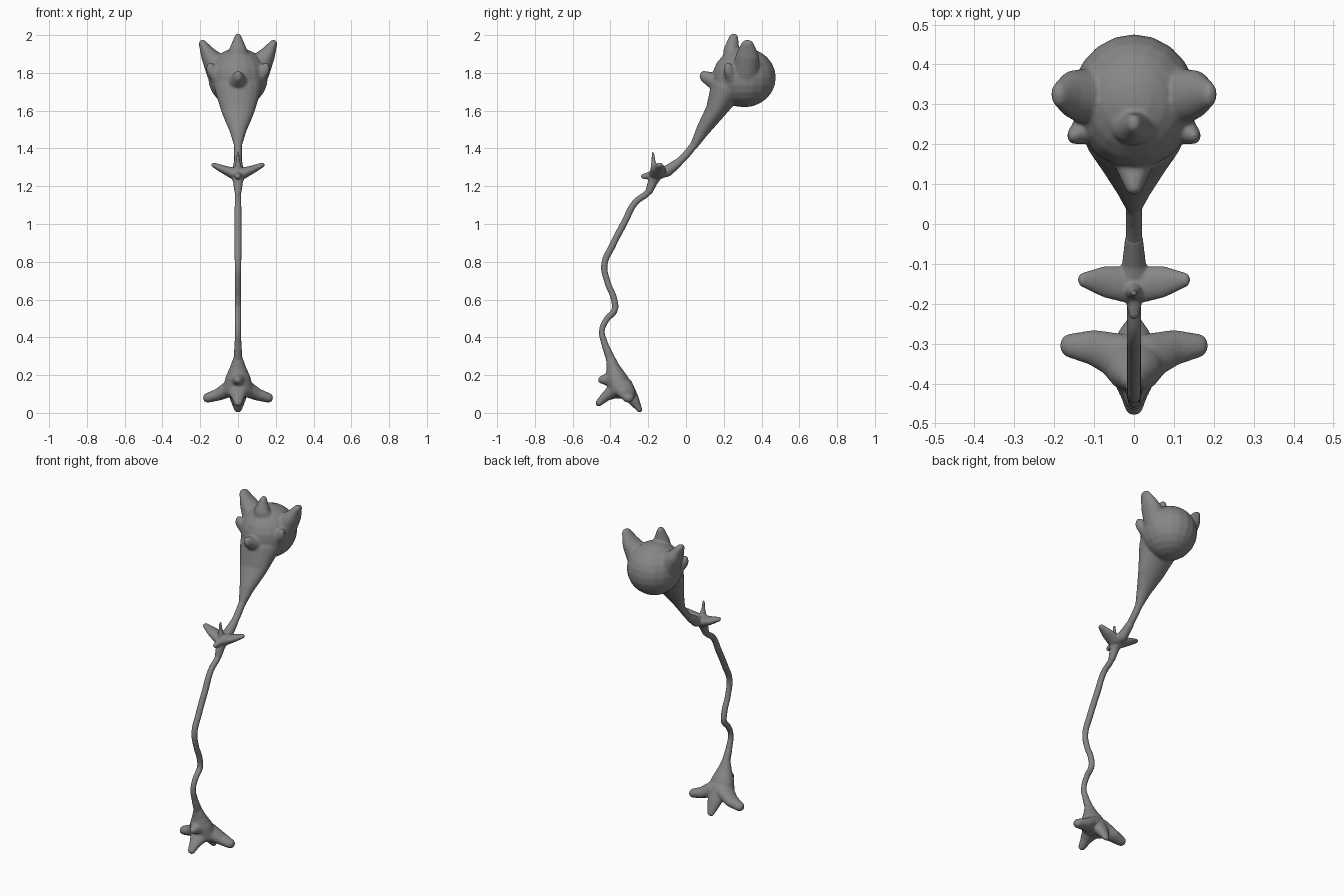
import bpy, bmesh, math
from mathutils import Vector

grey = bpy.data.materials.new("mid_grey")
grey.diffuse_color = (0.24, 0.24, 0.24, 1)


def hull(bm, *balls):
    """Convex skin stretched round ellipsoids given as (x, y, z, rx, ry, rz) or (x, y, z, r)."""
    tmp = bmesh.new()
    for b in balls:
        r = b[3:] if len(b) == 6 else (b[3],) * 3
        for i in range(13):
            t = math.pi * i / 12
            for j in range(1 if i in (0, 12) else 20):
                p = 2 * math.pi * j / 20
                tmp.verts.new((b[0] + r[0] * math.sin(t) * math.cos(p),
                               b[1] + r[1] * math.sin(t) * math.sin(p),
                               b[2] + r[2] * math.cos(t)))
    res = bmesh.ops.convex_hull(tmp, input=tmp.verts[:])
    bmesh.ops.delete(tmp, geom=[v for v in tmp.verts if not v.link_faces], context='VERTS')
    bmesh.ops.recalc_face_normals(tmp, faces=tmp.faces[:])
    me = bpy.data.meshes.new("tmp")
    tmp.to_mesh(me)
    tmp.free()
    bm.from_mesh(me)
    bpy.data.meshes.remove(me)


def chain(bm, *balls):
    for a, b in zip(balls, balls[1:]):
        hull(bm, a, b)


def pair(bm, *balls):
    """A chain on the right and its mirror image on the left."""
    for s in (1, -1):
        chain(bm, *[(s * b[0],) + tuple(b[1:]) for b in balls])


def blend(name, bm, voxel, smooth):
    """Fuse the overlapping lumps into one soft skin."""
    me = bpy.data.meshes.new(name)
    bm.to_mesh(me)
    bm.free()
    me.materials.append(grey)
    ob = bpy.data.objects.new(name, me)
    bpy.context.collection.objects.link(ob)
    m = ob.modifiers.new("fuse", 'REMESH')
    m.mode = 'VOXEL'
    m.voxel_size = voxel
    m.use_smooth_shade = True
    s = ob.modifiers.new("soften", 'SMOOTH')
    s.factor = 0.5
    s.iterations = smooth
    return ob


# Flower head
bm = bmesh.new()
chain(bm, (0, 0.31, 1.775, 0.16, 0.166, 0.157))                     # (no-op for a single ball)
hull(bm, (0, 0.308, 1.775, 0.158, 0.168, 0.157))                    # round back bulb
chain(bm, (0, -0.02, 1.345, 0.018), (0, 0.045, 1.42, 0.022),
      (0, 0.09, 1.50, 0.046, 0.035, 0.04), (0, 0.155, 1.60, 0.088, 0.05, 0.06),
      (0, 0.22, 1.72, 0.125, 0.09, 0.08))                           # tapering throat
hull(bm, (0, 0.2, 1.74, 0.115, 0.05, 0.09), (0, 0.25, 1.82, 0.14, 0.06, 0.06))
chain(bm, (0, 0.2, 1.73, 0.07, 0.05, 0.06), (0, 0.092, 1.782, 0.022, 0.02, 0.03))   # front lip
hull(bm, (0, 0.13, 1.63, 0.012, 0.012, 0.02), (0, 0.17, 1.75, 0.03))                # front ridge
chain(bm, (0, 0.26, 1.84, 0.085, 0.065, 0.05), (0, 0.24, 1.92, 0.048, 0.042, 0.03),
      (0, 0.252, 1.99, 0.018, 0.024, 0.018))                        # middle petal
pair(bm, (0.085, 0.315, 1.80, 0.08), (0.155, 0.325, 1.89, 0.04, 0.06, 0.05),
     (0.187, 0.325, 1.955, 0.021, 0.032, 0.02))                     # side petals
pair(bm, (0.08, 0.26, 1.76, 0.06), (0.15, 0.222, 1.82, 0.018, 0.022, 0.035))        # side folds
blend("flower_head", bm, 0.006, 9)

# Leafy collar on the stem
bm = bmesh.new()
chain(bm, (0, -0.195, 1.175, 0.02), (0, -0.175, 1.225, 0.026),
      (0, -0.155, 1.265, 0.042, 0.036, 0.028), (0, -0.10, 1.28, 0.03),
      (0, -0.04, 1.325, 0.023))
pair(bm, (0.02, -0.152, 1.268, 0.04, 0.045, 0.03), (0.07, -0.145, 1.287, 0.03, 0.04, 0.02),
     (0.128, -0.14, 1.312, 0.013, 0.018, 0.013))                    # side leaves
chain(bm, (0, -0.165, 1.28, 0.025), (0, -0.172, 1.33, 0.011), (0, -0.175, 1.375, 0.007))
chain(bm, (0, -0.17, 1.26, 0.025), (0, -0.225, 1.252, 0.014))       # front nub
blend("leaf_collar", bm, 0.0045, 6)

# Root foot
bm = bmesh.new()
chain(bm, (0, -0.425, 0.35, 0.02), (0, -0.40, 0.29, 0.024),
      (0, -0.385, 0.24, 0.042, 0.036, 0.03), (0, -0.365, 0.18, 0.068, 0.06, 0.04),
      (0, -0.345, 0.115, 0.085, 0.065, 0.04))
pair(bm, (0.03, -0.335, 0.135, 0.05, 0.06, 0.045), (0.10, -0.31, 0.098, 0.036, 0.045, 0.032),
     (0.16, -0.305, 0.08, 0.026, 0.03, 0.026))                      # side toes
chain(bm, (0, -0.33, 0.14, 0.06, 0.05, 0.05), (0, -0.28, 0.075, 0.042, 0.03, 0.035),
      (0, -0.245, 0.015, 0.02, 0.014, 0.014))                       # back toe
chain(bm, (0, -0.37, 0.12, 0.06, 0.05, 0.04), (0, -0.425, 0.085, 0.035, 0.03, 0.022),
      (0, -0.462, 0.052, 0.022, 0.018, 0.018))                      # front toe
chain(bm, (0, -0.385, 0.18, 0.045), (0, -0.447, 0.175, 0.02))       # front knuckle
blend("root_foot", bm, 0.006, 7)

# Winding stem: y, z, radius
path = [(-0.40, 0.28, 0.022), (-0.428, 0.36, 0.018), (-0.445, 0.435, 0.015),
        (-0.42, 0.495, 0.016), (-0.378, 0.545, 0.017), (-0.382, 0.605, 0.017),
        (-0.415, 0.69, 0.016), (-0.432, 0.785, 0.017), (-0.39, 0.885, 0.018),
        (-0.325, 1.01, 0.018), (-0.268, 1.115, 0.017), (-0.20, 1.17, 0.017),
        (-0.175, 1.23, 0.020), (-0.10, 1.28, 0.022), (-0.03, 1.335, 0.020),
        (0.04, 1.415, 0.020), (0.09, 1.49, 0.022)]
cu = bpy.data.curves.new("stem", 'CURVE')
cu.dimensions = '3D'
cu.bevel_depth = 1.0
cu.bevel_resolution = 5
cu.use_fill_caps = True
sp = cu.splines.new('BEZIER')
sp.resolution_u = 8
sp.bezier_points.add(len(path) - 1)
for bp, (y, z, r) in zip(sp.bezier_points, path):
    bp.co = (0, y, z)
    bp.radius = r
    bp.handle_left_type = bp.handle_right_type = 'AUTO'
cu.materials.append(grey)
stem = bpy.data.objects.new("stem", cu)
bpy.context.collection.objects.link(stem)
bpy.context.view_layer.objects.active = stem
stem.select_set(True)
bpy.ops.object.convert(target='MESH')
bpy.ops.object.shade_smooth()
